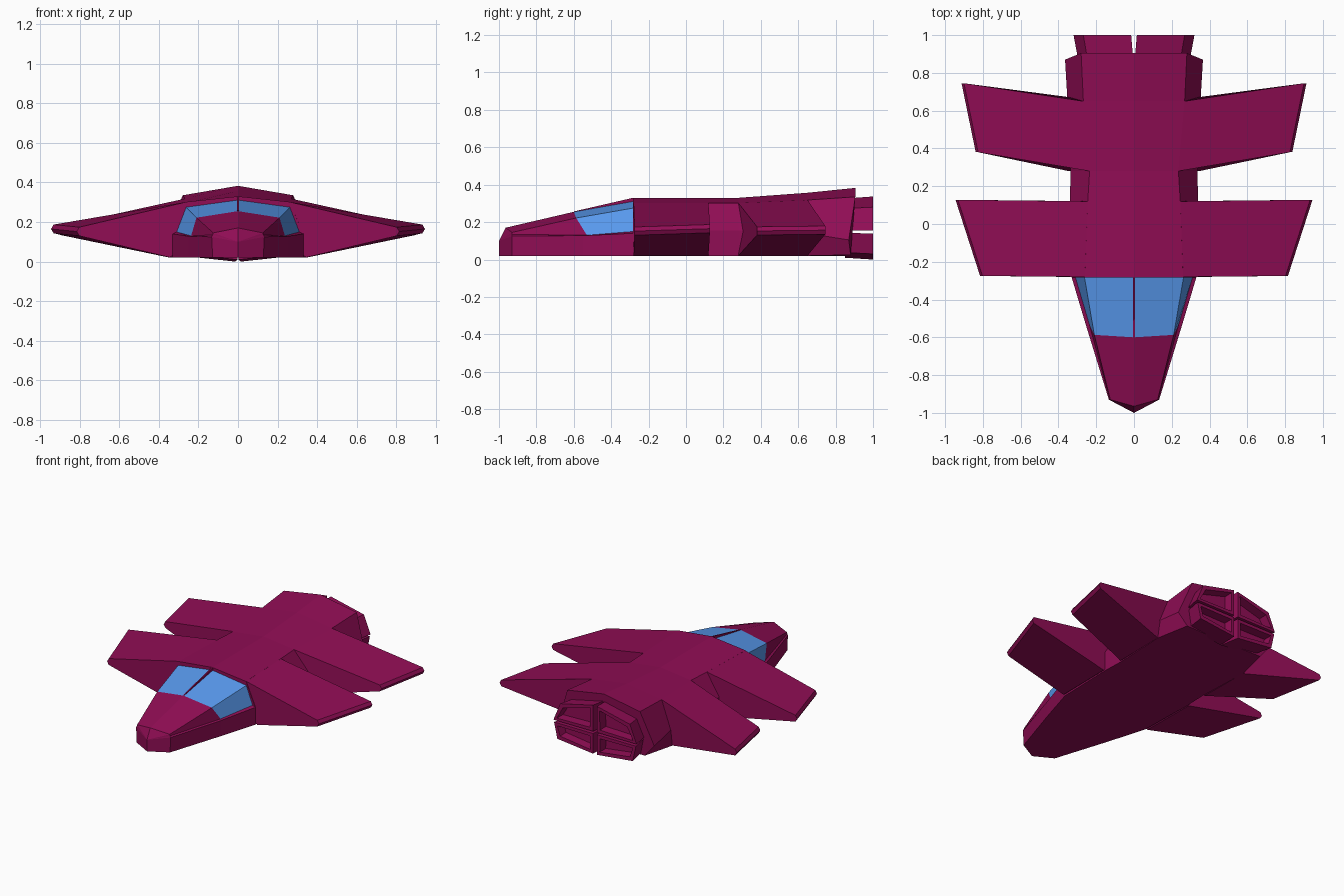
import bpy, bmesh

if "Cube" in bpy.data.objects:
    bpy.data.objects.remove(bpy.data.objects["Cube"])


def material(name, rgb):
    m = bpy.data.materials.new(name)
    m.diffuse_color = (*rgb, 1)
    m.use_nodes = True
    m.node_tree.nodes["Principled BSDF"].inputs["Base Color"].default_value = m.diffuse_color
    return m


MAROON = material("maroon_paint", (0.28, 0.004, 0.09))
GLASS = material("blue_glass", (0.10, 0.33, 0.88))


def finish(name, bm, mirror=False):
    bmesh.ops.remove_doubles(bm, verts=bm.verts, dist=1e-5)
    bmesh.ops.recalc_face_normals(bm, faces=bm.faces)
    me = bpy.data.meshes.new(name)
    bm.to_mesh(me)
    bm.free()
    me.materials.append(MAROON)
    me.materials.append(GLASS)
    ob = bpy.data.objects.new(name, me)
    bpy.context.collection.objects.link(ob)
    if mirror:
        ob.modifiers.new("mirror", 'MIRROR').use_clip = False
    return ob


def loft(rings, cap_first=True, glass=None):
    """Skin closed rings; glass = (span, segments) painted as window."""
    bm = bmesh.new()
    vs = [[bm.verts.new(p) for p in r] for r in rings]
    n = len(vs[0])
    for i in range(len(vs) - 1):
        for j in range(n):
            k = (j + 1) % n
            f = bm.faces.new((vs[i][j], vs[i][k], vs[i + 1][k], vs[i + 1][j]))
            if glass and i == glass[0] and j in glass[1]:
                f.material_index = 1
    if cap_first:
        bm.faces.new(vs[0])
    bm.faces.new(vs[-1])
    return bm


def both_sides(half):
    """Half section (top centre to bottom centre) to a full ring."""
    return half + [(-x, y, z) for x, y, z in half[-2:0:-1]]


# Nose with sloping windshield panels
nose = [
    [(0, -.965, .17), (0, -1, .10), (0, -1, .10), (0, -1, .10), (0, -1, .02), (0, -1, .02)],
    [(0, -.965, .17), (.125, -.93, .145), (.128, -.93, .135), (.133, -.93, .125),
     (.128, -.93, .02), (0, -.93, .02)],
    [(0, -.60, .255), (.21, -.587, .222), (.237, -.53, .13), (.25, -.55, .128),
     (.25, -.55, .02), (0, -.55, .02)],
    [(0, -.283, .311), (.262, -.283, .275), (.31, -.283, .15), (.33, -.283, .14),
     (.33, -.283, .02), (0, -.283, .02)],
]
finish("nose", loft([both_sides(r) for r in nose], False, (2, (0, 1, 8, 9))))

# Thin divider rising between the two windshield panes
finish("canopy_divider", loft([
    [(x, -.60, .257), (x, -.283, .33), (x, -.283, .25), (x, -.58, .22)]
    for x in (-.004, .004)]))

# Main fuselage
body = [
    [(0, -.283, .33), (.26, -.283, .302), (.33, -.283, .14), (.33, -.283, .02), (0, -.283, .02)],
    [(0, .12, .33), (.245, .12, .302), (.34, .12, .155), (.34, .12, .02), (0, .12, .02)],
    [(0, .28, .33), (.235, .28, .302), (.335, .28, .155), (.335, .28, .02), (0, .28, .02)],
    [(0, .65, .357), (.268, .65, .318), (.352, .65, .14), (.35, .65, .02), (0, .65, .02)],
    [(0, .905, .383), (.28, .905, .335), (.365, .87, .105), (.30, .88, .025), (0, .88, .02)],
]
finish("fuselage", loft([both_sides(r) for r in body]))


def wing(name, front, rear):
    """Each end: root y, tip y, root top (x, z), root bottom x, tip x, tip z."""
    rings = []
    for ry, ty, (rx, rz), bx, tx, tz in (front, rear):
        rings.append([(rx, ry, rz), (tx - .013, ty, tz + .022), (tx, ty, tz),
                      (tx - .013, ty, tz - .022), (bx, ry, .021), (.18, ry, .15)])
    finish(name, loft(rings), True)


# Two pairs of tapered wings
wing("front_wings", (-.280, -.275, (.258, .302), .345, .815, .152),
     (.12, .128, (.244, .302), .35, .945, .165))
wing("rear_wings", (.28, .38, (.235, .302), .345, .838, .153),
     (.65, .745, (.268, .318), .35, .913, .157))


# Four recessed engine nozzles
def nozzle(name, section):
    front = [(max(x * .95 - .012, .001), .85, .16 + (z - .16) * .94) for x, z in section]
    bm = loft([front, [(x, 1, z) for x, z in section]])
    bmesh.ops.recalc_face_normals(bm, faces=bm.faces)
    back = max(bm.faces, key=lambda f: f.calc_center_median().y)
    bmesh.ops.inset_individual(bm, faces=[back], thickness=.032)
    bmesh.ops.inset_individual(bm, faces=[back], thickness=.006, depth=-.06)
    finish(name, bm, True)


nozzle("upper_nozzles", [(.015, .337), (.268, .28), (.32, .155), (.015, .155)])
nozzle("lower_nozzles", [(.015, .14), (.315, .14), (.29, .03), (.015, 0)])
